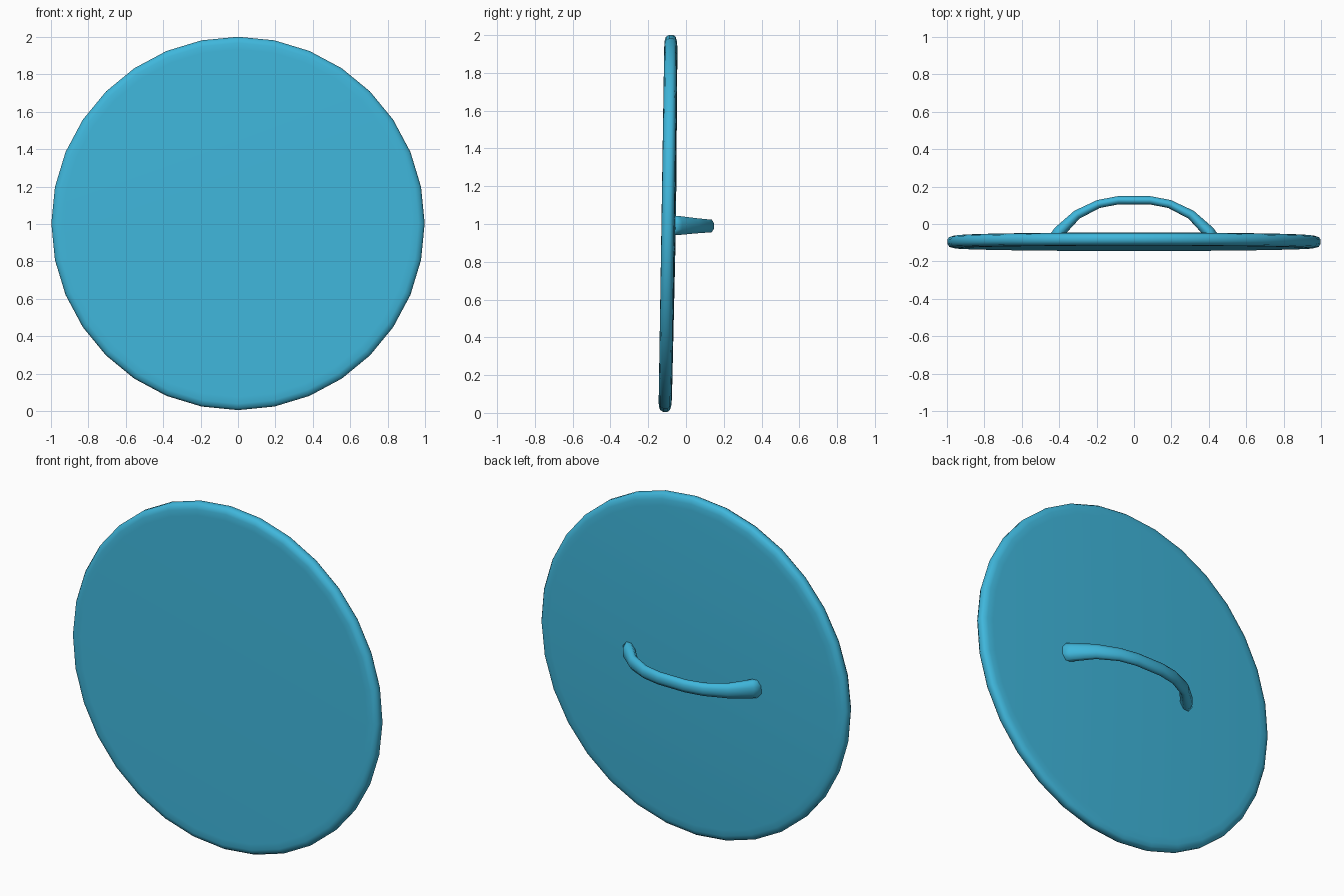
import bpy, bmesh, math
from mathutils import Vector, Matrix

if "Cube" in bpy.data.objects:
    bpy.data.objects.remove(bpy.data.objects["Cube"])

TILT = Matrix.Translation((0, -0.095, 1.003)) @ Matrix.Rotation(math.radians(-0.9), 4, 'X')
blue = bpy.data.materials.new("blue")
blue.diffuse_color = (0.05, 0.47, 0.71, 1)
blue.use_nodes = True
blue.node_tree.nodes["Principled BSDF"].inputs["Base Color"].default_value = blue.diffuse_color


def finish(bm, name):
    bmesh.ops.recalc_face_normals(bm, faces=bm.faces)
    for f in bm.faces:
        f.smooth = True
    mesh = bpy.data.meshes.new(name)
    bm.to_mesh(mesh)
    bm.free()
    mesh.materials.append(blue)
    ob = bpy.data.objects.new(name, mesh)
    bpy.context.collection.objects.link(ob)
    ob.matrix_world = TILT
    return ob


def loft(bm, rings):
    loops = [[bm.verts.new(p) for p in ring] for ring in rings]
    n = len(loops[0])
    for a, b in zip(loops, loops[1:]):
        for i in range(n):
            j = (i + 1) % n
            bm.faces.new((a[i], a[j], b[j], b[i]))
    return loops


def circle(r, y, n=32):
    return [(r * math.cos(math.tau * i / n), y, r * math.sin(math.tau * i / n)) for i in range(n)]


# Round, very slightly dished plate with a rounded rim
bm = bmesh.new()
profile = [(0.93, -0.035), (0.965, -0.034), (0.988, -0.027), (0.998, -0.01),
           (0.998, 0.012), (0.988, 0.025), (0.965, 0.032), (0.93, 0.035)]
loops = loft(bm, [circle(r, y) for r, y in profile])
for loop, y in ((loops[0], -0.027), (loops[-1], 0.042)):
    hub = bm.verts.new((0, y, 0))
    for i in range(32):
        bm.faces.new((loop[i], loop[(i + 1) % 32], hub))
finish(bm, "shield_plate")

# Arched grip on the back: x, y, half thickness, half height
half = [(0.085, 0.222, 0.022, 0.034), (0.19, 0.202, 0.022, 0.035),
        (0.305, 0.145, 0.025, 0.040), (0.40, 0.053, 0.032, 0.050), (0.425, 0.015, 0.034, 0.052)]
path = [(-x, y, t, h) for x, y, t, h in reversed(half)] + half
rings = []
for k, (x, y, t, h) in enumerate(path):
    a, b = path[max(k - 1, 0)], path[min(k + 1, len(path) - 1)]
    tangent = Vector((b[0] - a[0], b[1] - a[1], 0)).normalized()
    normal = Vector((-tangent.y, tangent.x, 0))
    rings.append([Vector((x, y, -0.01)) + normal * t * math.cos(math.tau * (i + 0.5) / 8) * 1.08
                  + Vector((0, 0, h * 1.08 * math.sin(math.tau * (i + 0.5) / 8))) for i in range(8)])
bm = bmesh.new()
loops = loft(bm, rings)
bm.faces.new(loops[0])
bm.faces.new(loops[-1])
finish(bm, "grip_handle")
